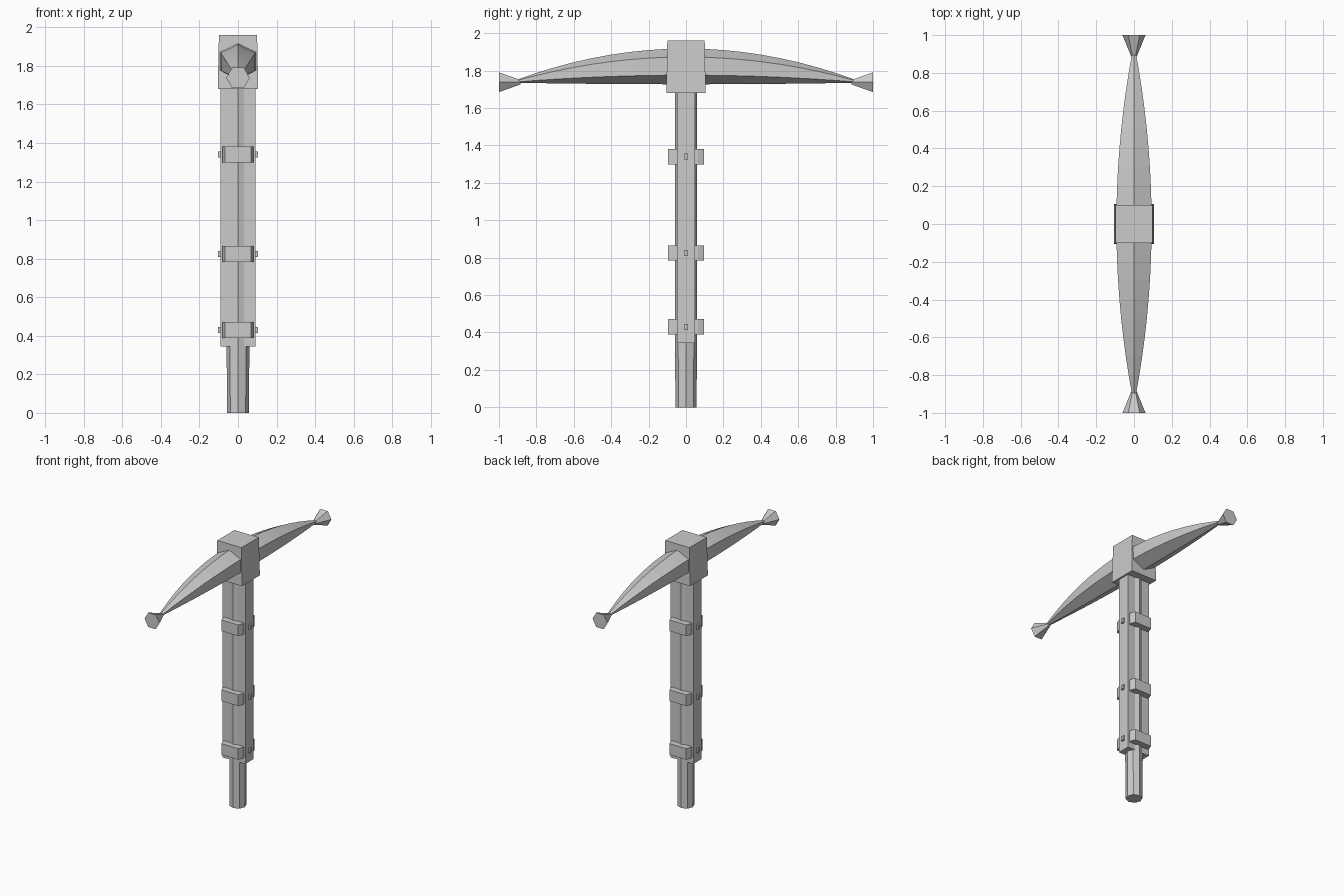
import bpy
import bmesh
from math import cos, sin, tau
from mathutils import Vector

cube = bpy.data.objects.get("Cube")
if cube:
    bpy.data.objects.remove(cube, do_unlink=True)

grey = bpy.data.materials.new("light_grey")
grey.use_nodes = True
grey.diffuse_color = (0.6, 0.6, 0.6, 1)
grey.node_tree.nodes["Principled BSDF"].inputs["Base Color"].default_value = grey.diffuse_color


def loft(name, rings):
    """Skin a closed solid through rings of equal point count."""
    bm = bmesh.new()
    loops = [[bm.verts.new(Vector(p)) for p in ring] for ring in rings]
    n = len(loops[0])
    for a, b in zip(loops, loops[1:]):
        for i in range(n):
            j = (i + 1) % n
            bm.faces.new((a[i], a[j], b[j], b[i]))
    bm.faces.new(loops[0])
    bm.faces.new(loops[-1])
    bmesh.ops.recalc_face_normals(bm, faces=bm.faces)
    mesh = bpy.data.meshes.new(name)
    bm.to_mesh(mesh)
    bm.free()
    mesh.materials.append(grey)
    obj = bpy.data.objects.new(name, mesh)
    bpy.context.collection.objects.link(obj)
    return obj


def rect(hx, hy, z, cx=0):
    return [(cx + sx * hx, sy * hy, z) for sx, sy in ((-1, -1), (1, -1), (1, 1), (-1, 1))]


def polygon(sides, radius):
    return [(radius * cos(tau * i / sides), radius * sin(tau * i / sides)) for i in range(sides)]


# Octagonal handle core
loft("handle", [[(x, y, z) for x, y in polygon(8, r)]
                for z, r in ((0, 0.056), (0.3, 0.059), (1.7, 0.059))])

# Head block, slightly wider at its base
loft("head_block", [rect(0.105, 0.105, 1.68), rect(0.099, 0.1, 1.96)])


# Curved pick blade with a six-sided section that tapers to both ends
def blade_ring(y):
    t2 = (y / 0.9) ** 2
    w = 0.0935 - 0.0825 * t2
    apex = 1.918 - 0.165 * t2
    shoulder = 1.873 - 0.125 * t2
    lower = 1.776 - 0.036 * t2
    keel = 1.727 + 0.008 * t2
    return [(0, y, apex), (w, y, shoulder), (w, y, lower),
            (0, y, keel), (-w, y, lower), (-w, y, shoulder)]


STEPS = 9
loft("blade", [blade_ring(0.9 * i / STEPS) for i in range(-STEPS, STEPS + 1)])

# Flared hexagonal tips
for side, label in ((-1, "front"), (1, "back")):
    loft(label + "_tip", [[(x, side * y, 1.738 + z) for x, z in polygon(6, r)]
                          for y, r in ((0.885, 0.014), (1.0, 0.061))])

# Side boards along the handle
for side, label in ((1, "left"), (-1, "right")):
    loft(label + "_board", [rect(0.031, 0.047, z, side * 0.061) for z in (0.345, 1.69)])

# Chamfered bands with a stud on each board
BAND = [(0.08, 0.065), (0.068, 0.095), (-0.068, 0.095), (-0.08, 0.065)]
outline = BAND + [(-x, -y) for x, y in BAND]
for level, z in (("lower", 0.43), ("middle", 0.825), ("upper", 1.34)):
    loft(level + "_band", [[(x, y, z + dz) for x, y in outline] for dz in (-0.041, 0.041)])
    for side, label in ((1, "left"), (-1, "right")):
        loft(level + "_" + label + "_stud",
             [rect(0.012, 0.012, z + dz, side * 0.093) for dz in (-0.016, 0.016)])
